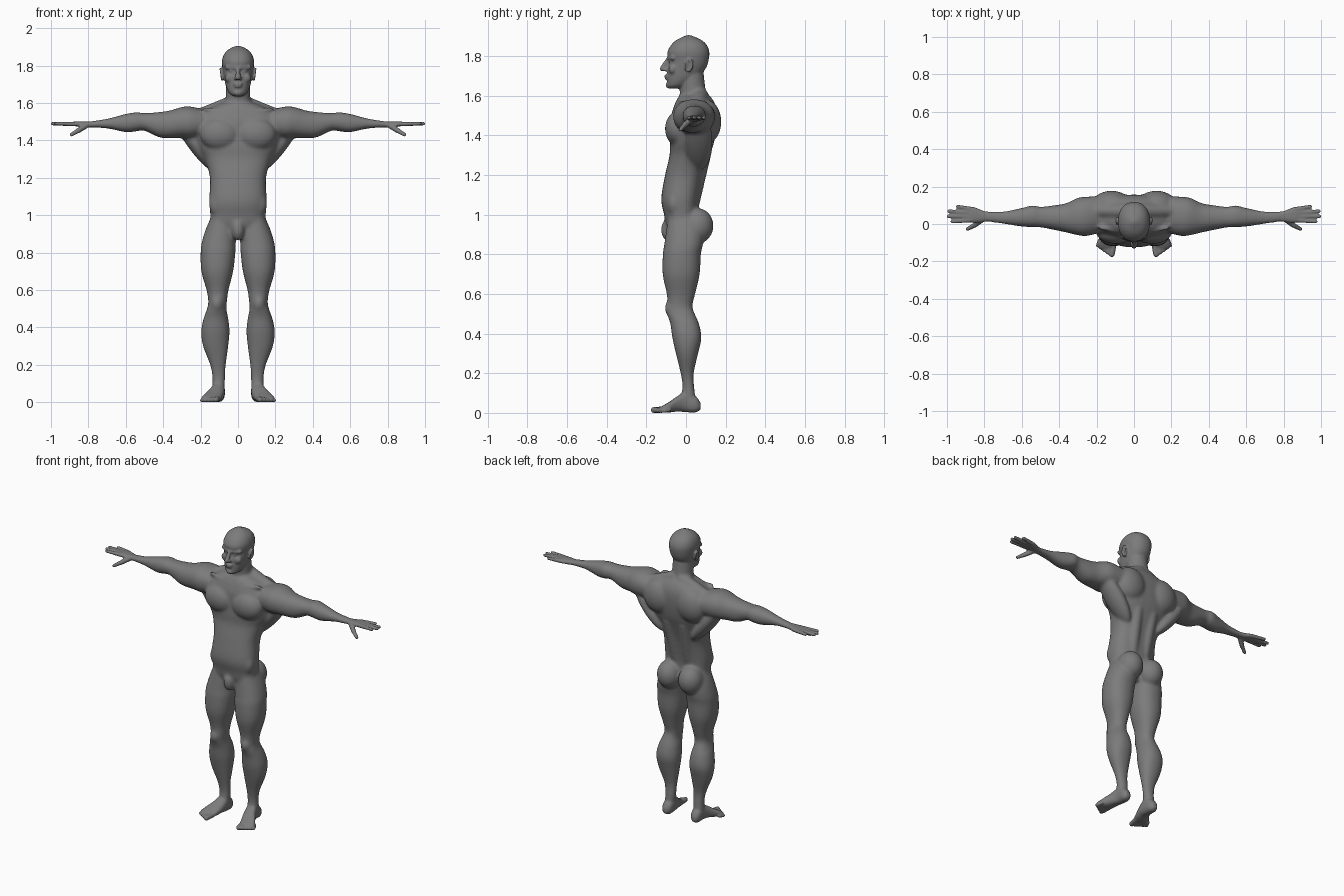
import bpy
import bmesh
import math
from mathutils import Matrix, Vector

if "Cube" in bpy.data.objects:
    bpy.data.objects.remove(bpy.data.objects["Cube"], do_unlink=True)

X_AXIS, Y_AXIS, Z_AXIS = range(3)


def smooth_rings(rings, steps=4):
    """Fill in extra rings along a soft curve through the given ones."""
    result = []
    last = len(rings) - 1
    for i in range(last):
        before, start = rings[max(i - 1, 0)], rings[i]
        end, after = rings[i + 1], rings[min(i + 2, last)]
        for step in range(steps):
            t = step / steps
            result.append([
                b + t * ((c - a) / 2 + t * (a - 2.5 * b + 2 * c - d / 2
                                            + t * (1.5 * (b - c) + (d - a) / 2)))
                for a, b, c, d in zip(before, start, end, after)])
    return result + [rings[-1]]


def loft(bm, axis, rings, power=2.2, sides=32):
    """Skin rounded sections; each ring is (position, low u, high u, low v, high v)."""
    loops = []
    for pos, u_low, u_high, v_low, v_high in smooth_rings(rings):
        loop = []
        for k in range(sides):
            angle = math.tau * k / sides
            c, s = math.cos(angle), math.sin(angle)
            c = math.copysign(abs(c) ** (2 / power), c)
            s = math.copysign(abs(s) ** (2 / power), s)
            co = [(u_low + u_high + c * (u_high - u_low)) / 2,
                  (v_low + v_high + s * (v_high - v_low)) / 2]
            co.insert(axis, pos)
            loop.append(bm.verts.new(co))
        loops.append(loop)
    faces = [bm.faces.new(loops[0]), bm.faces.new(loops[-1][::-1])]
    for lower, upper in zip(loops, loops[1:]):
        for k in range(sides):
            n = (k + 1) % sides
            faces.append(bm.faces.new((lower[k], upper[k], upper[n], lower[n])))
    bmesh.ops.recalc_face_normals(bm, faces=faces)


def centred(rows):
    """Turn (height, half width, front, back) rows into loft rings."""
    return [(z, -w, w, front, back) for z, w, front, back in rows]


def blob(bm, centre, radii, tilt=0.0):
    matrix = (Matrix.Translation(centre) @ Matrix.Rotation(tilt, 4, "Y")
              @ Matrix.Diagonal((*radii, 1)))
    bmesh.ops.create_uvsphere(bm, u_segments=32, v_segments=20, radius=1, matrix=matrix)


def capsule(bm, start, end, start_radius, end_radius):
    start, end = Vector(start), Vector(end)
    turn = (end - start).to_track_quat("Z", "Y")
    ball = bmesh.ops.create_uvsphere(bm, u_segments=20, v_segments=12, radius=1)
    for v in ball["verts"]:
        on_end = v.co.z > -0.001
        v.co = turn @ (v.co * (end_radius if on_end else start_radius)) + (end if on_end else start)


def mirror(bm):
    """Copy everything so far to the other side."""
    copy = bmesh.ops.duplicate(bm, geom=bm.verts[:] + bm.edges[:] + bm.faces[:])["geom"]
    for item in copy:
        if isinstance(item, bmesh.types.BMVert):
            item.co.x = -item.co.x
    bmesh.ops.reverse_faces(bm, faces=[f for f in copy if isinstance(f, bmesh.types.BMFace)])


def fuse(bm, name, voxel, rounds):
    """Melt the overlapping parts into one continuous skin."""
    mesh = bpy.data.meshes.new(name)
    bm.to_mesh(mesh)
    bm.free()
    obj = bpy.data.objects.new(name, mesh)
    bpy.context.scene.collection.objects.link(obj)
    remesh = obj.modifiers.new("Remesh", "REMESH")
    remesh.mode = "VOXEL"
    remesh.voxel_size = voxel
    soften = obj.modifiers.new("Smooth", "SMOOTH")
    soften.factor = 0.5
    soften.iterations = rounds
    graph = bpy.context.evaluated_depsgraph_get()
    fused = bpy.data.meshes.new_from_object(obj.evaluated_get(graph))
    obj.modifiers.clear()
    obj.data = fused
    return obj


# Main masses: one leg, arm and set of muscles
bm = bmesh.new()
loft(bm, Z_AXIS, [
    (.99, .03, .145, -.09, .07), (.92, .01, .175, -.1, .09), (.85, .012, .195, -.11, .085),
    (.8, .014, .2, -.117, .075), (.7, .026, .196, -.118, .069), (.6, .051, .168, -.097, .046),
    (.54, .059, .159, -.095, .033), (.5, .062, .166, -.095, .045), (.45, .052, .184, -.079, .066),
    (.38, .045, .197, -.069, .078), (.3, .052, .187, -.051, .061), (.2, .065, .149, -.027, .039),
    (.13, .069, .137, -.018, .042), (.07, .072, .138, -.03, .05), (.03, .078, .13, -.02, .055)])
loft(bm, X_AXIS, [
    (.16, -.04, .15, 1.43, 1.56), (.25, -.064, .146, 1.41, 1.582), (.3, -.06, .14, 1.413, 1.58),
    (.36, -.046, .112, 1.413, 1.562), (.42, -.033, .101, 1.417, 1.553),
    (.5, -.018, .092, 1.453, 1.547), (.54, -.017, .1, 1.45, 1.552),
    (.6, -.014, .086, 1.445, 1.543), (.7, .001, .067, 1.465, 1.517), (.8, .013, .069, 1.47, 1.502)])
blob(bm, (.078, .057, .945), (.077, .082, .09))                # buttock
blob(bm, (.21, .065, 1.365), (.045, .07, .18), tilt=.67)       # side of back
blob(bm, (.12, .105, 1.47), (.105, .073, .11))                 # shoulder blade
blob(bm, (.098, -.045, 1.435), (.105, .061, .085))             # chest muscle
blob(bm, (.112, -.07, .53), (.034, .037, .048))                # kneecap
blob(bm, (.1, -.06, 1.06), (.055, .04, .07))                   # hip muscle
capsule(bm, (.03, .07, 1.6), (.2, .07, 1.545), .045, .03)      # neck slope
capsule(bm, (.045, .03, 1.04), (.055, .095, 1.32), .036, .036)  # spine muscle
capsule(bm, (.025, -.05, 1.55), (.18, -.02, 1.57), .012, .012)  # collarbone
mirror(bm)

# Torso, groin and neck
loft(bm, Z_AXIS, centred([
    (.88, .08, -.07, .04), (.95, .145, -.1, .05), (1.0, .148, -.11, .06), (1.08, .154, -.125, .068),
    (1.2, .15, -.106, .09), (1.3, .178, -.083, .12), (1.36, .21, -.082, .14),
    (1.43, .235, -.078, .153), (1.5, .235, -.075, .157), (1.55, .2, -.06, .15),
    (1.59, .12, -.042, .13), (1.61, .06, -.02, .11)]), power=2.4)
blob(bm, (0, -.085, .925), (.036, .042, .06))
capsule(bm, (0, .04, 1.55), (0, .025, 1.72), .07, .064)
masses = fuse(bm, "body_masses", voxel=.008, rounds=10)

# Hand: palm, fingers and thumb
bm = bmesh.new()
loft(bm, X_AXIS, [
    (.76, .014, .064, 1.472, 1.502), (.8, .013, .069, 1.471, 1.502), (.83, .009, .081, 1.472, 1.502),
    (.86, .007, .092, 1.475, 1.503), (.885, .012, .088, 1.48, 1.5)], power=2.5)
for base, tip in [((.87, .02), (.972, .013)), ((.875, .04), (.992, .041)),
                  ((.875, .06), (.989, .068)), ((.865, .08), (.943, .093))]:
    capsule(bm, (*base, 1.489), (*tip, 1.491), .0125, .01)
capsule(bm, (.81, .025, 1.482), (.855, -.008, 1.453), .016, .014)
capsule(bm, (.855, -.008, 1.453), (.89, -.027, 1.432), .0135, .0105)

# Foot and toes
loft(bm, Y_AXIS, [
    (.074, .092, .12, .02, .05), (.05, .073, .136, .004, .085), (0, .07, .14, .005, .11),
    (-.04, .073, .156, .008, .088), (-.08, .083, .182, .004, .06), (-.11, .092, .195, .004, .042),
    (-.13, .1, .185, .008, .03)], power=2.4)
for toe in range(5):
    t = toe / 4
    size = .0155 - .005 * t
    base = Vector((.108, -.11, .02)).lerp((.182, -.085, .016), t)
    tip = Vector((.118, -.162, size)).lerp((.194, -.115, size), t)
    capsule(bm, base, tip, size, size)

# One side of the face, and an ear with a raised rim
blob(bm, (.032, -.072, 1.772), (.016, .0135, .009))            # eye
capsule(bm, (.01, -.085, 1.79), (.06, -.066, 1.792), .012, .012)  # brow
blob(bm, (.044, -.066, 1.735), (.026, .022, .026))             # cheek
blob(bm, (.013, -.105, 1.733), (.009, .012, .009))             # nostril
blob(bm, (.083, .014, 1.755), (.008, .018, .032), tilt=.15)
ear = [Vector((.09 + .004 * math.sin(a), .015 + .017 * math.cos(a) + .004 * math.sin(a),
               1.755 + .03 * math.sin(a))) for a in (math.tau * k / 12 for k in range(12))]
for k in range(12):
    capsule(bm, ear[k - 1], ear[k], .006, .006)
mirror(bm)

# Head, nose, lips and chin
loft(bm, Z_AXIS, centred([
    (1.637, .022, -.085, -.04), (1.65, .043, -.095, 0), (1.67, .056, -.096, .03),
    (1.7, .067, -.096, .07), (1.74, .075, -.094, .1), (1.775, .081, -.087, .113),
    (1.82, .086, -.094, .118), (1.855, .078, -.077, .106), (1.88, .06, -.052, .082),
    (1.897, .034, -.02, .048), (1.907, .008, .005, .022)]), power=2.2)
capsule(bm, (0, -.092, 1.785), (0, -.118, 1.738), .01, .0145)
blob(bm, (0, -.096, 1.703), (.025, .014, .006))
blob(bm, (0, -.095, 1.69), (.021, .014, .006))
blob(bm, (0, -.083, 1.655), (.026, .02, .017))

# Join everything into the finished figure
bm.from_mesh(masses.data)
bpy.data.objects.remove(masses, do_unlink=True)
figure = fuse(bm, "body", voxel=.0055, rounds=3)
ground = min(v.co.z for v in figure.data.vertices)
figure.data.transform(Matrix.Translation((0, 0, -ground)))
figure.data.shade_smooth()

skin = bpy.data.materials.new("grey_skin")
skin.use_nodes = True
colour = (.2, .2, .2, 1)
skin.diffuse_color = colour
skin.node_tree.nodes["Principled BSDF"].inputs["Base Color"].default_value = colour
figure.data.materials.clear()
figure.data.materials.append(skin)
